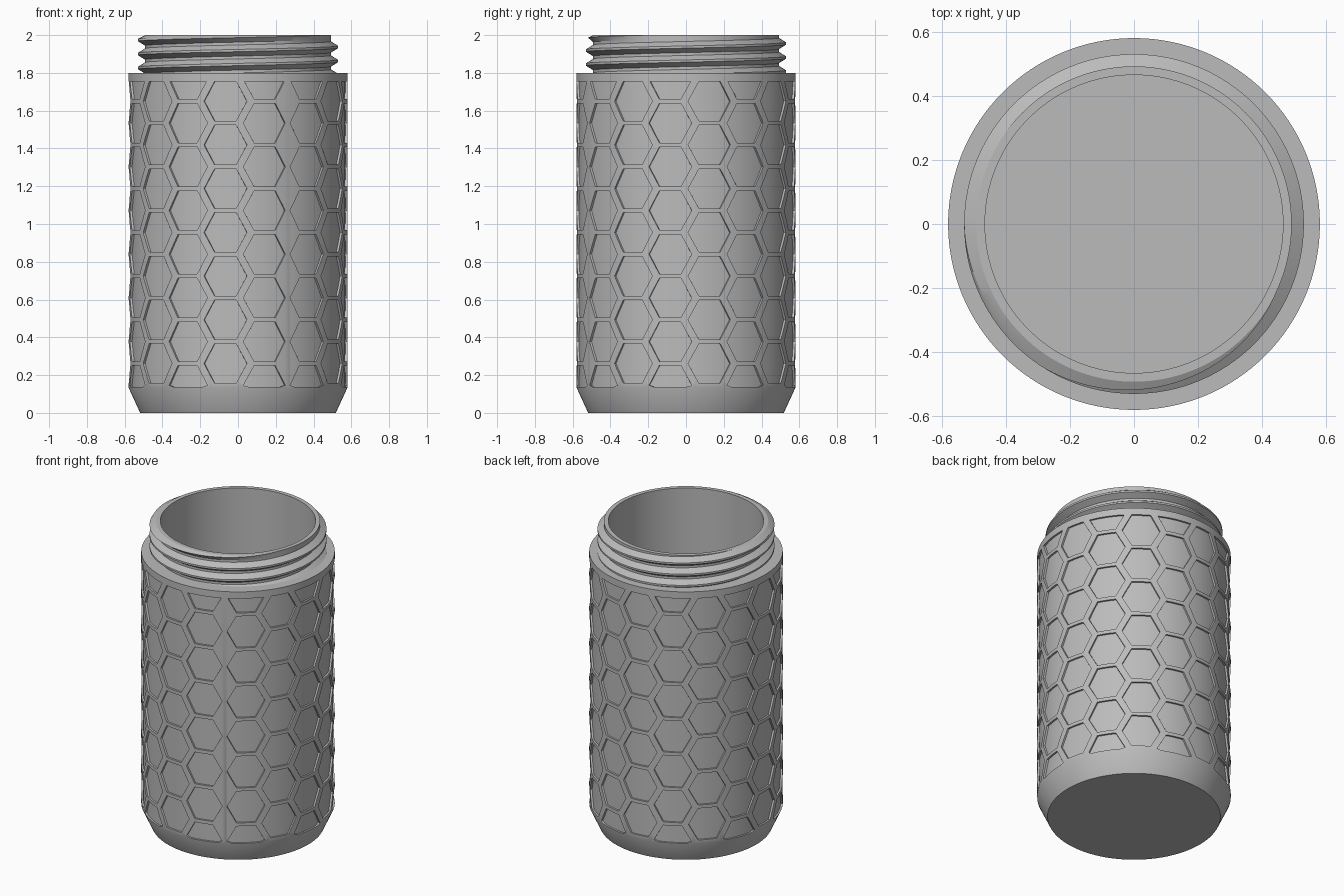
import bpy, bmesh
from math import sin, cos, pi, radians

if "Cube" in bpy.data.objects:
    bpy.data.objects.remove(bpy.data.objects["Cube"], do_unlink=True)

R, SHOULDER, TOP, BORE, FLOOR = 0.58, 1.8, 2.0, 0.465, 0.08
SEG = 128

grey = bpy.data.materials.new("light_grey")
grey.use_nodes = True
grey.diffuse_color = (0.5, 0.5, 0.5, 1)
grey.node_tree.nodes["Principled BSDF"].inputs["Base Color"].default_value = (0.5, 0.5, 0.5, 1)


def polar(r, angle, z):
    """Point at an angle measured from the front towards +x."""
    return (r * sin(angle), -r * cos(angle), z)


def add_object(name, bm):
    bmesh.ops.remove_doubles(bm, verts=bm.verts[:], dist=1e-5)
    bmesh.ops.dissolve_degenerate(bm, edges=bm.edges[:], dist=1e-6)
    bmesh.ops.recalc_face_normals(bm, faces=bm.faces[:])
    mesh = bpy.data.meshes.new(name)
    bm.to_mesh(mesh)
    bm.free()
    obj = bpy.data.objects.new(name, mesh)
    bpy.context.collection.objects.link(obj)
    mesh.materials.append(grey)
    return obj


def skin(bm, columns, closed=False):
    """Bridge neighbouring columns of points with quads."""
    cols = [[bm.verts.new(p) for p in c] for c in columns]
    for a, b in zip(cols, cols[1:]):
        n = len(a)
        for j in range(n if closed else n - 1):
            k = (j + 1) % n
            bm.faces.new((a[j], b[j], b[k], a[k]))


def select_only(obj):
    bpy.ops.object.select_all(action="DESELECT")
    obj.select_set(True)
    bpy.context.view_layer.objects.active = obj


# Body: hollow cup with a tapered foot
profile = [(0, 0), (0.518, 0), (R, 0.135), (R, SHOULDER),
           (BORE, SHOULDER), (BORE, FLOOR), (0, FLOOR)]
bm = bmesh.new()
skin(bm, [[polar(r, 2 * pi * i / SEG, z) for r, z in profile] for i in range(SEG + 1)])
body = add_object("body", bm)

# Hexagonal pockets, clipped to the straight band of the wall
LOW, HIGH = 0.137, 1.755
HALF_W, HALF_H, PITCH = radians(11.4), 0.1045, 0.2314
COLUMNS, STEP, START = 17, radians(20.9), radians(39.8)


def pocket(bm, angle, zc):
    over = max(0, zc - HIGH, LOW - zc)
    end = HALF_W * (1 - over / (2 * HALF_H))
    mid = min(HALF_W / 2, end)
    us = [-end, -(end + mid) / 2] + [mid * t / 3 for t in range(-3, 4)] + [(end + mid) / 2, end]
    columns = []
    for u in us:
        h = HALF_H * min(1, 2 * (1 - abs(u) / HALF_W))
        lo, hi = max(LOW, zc - h), min(HIGH, zc + h)
        columns.append([polar(r, angle + u, z)
                        for r, z in ((R - 0.012, lo), (R - 0.012, hi), (R + 0.03, hi), (R + 0.03, lo))])
    skin(bm, columns, closed=True)


bm = bmesh.new()
for i in range(COLUMNS):
    first = 1.65 if i % 2 else 1.65 + PITCH / 2
    for row in range(8):
        zc = first - row * PITCH
        if zc + HALF_H > LOW + 0.03:
            pocket(bm, START + i * STEP, zc)
cutter = add_object("pocket_cutter", bm)
cutter.hide_render = True

cut = body.modifiers.new("pockets", "BOOLEAN")
cut.operation = "DIFFERENCE"
cut.solver = "EXACT"
cut.object = cutter
select_only(body)
bpy.ops.object.modifier_apply(modifier=cut.name)
bpy.data.objects.remove(cutter, do_unlink=True)

# Neck: helical screw thread outside, plain bore inside
LEAD, ROOT, DEPTH = 0.074, 0.492, 0.038
THREAD = [(0, 0), (0.2, 0), (0.52, 1), (0.68, 1), (1, 0)]


def thread_radius(z, turn):
    f = ((z - SHOULDER) / LEAD - turn) % 1
    for (a, ha), (b, hb) in zip(THREAD, THREAD[1:]):
        if f <= b:
            height = ha + (hb - ha) * (f - a) / (b - a)
            break
    return ROOT + DEPTH * height * min(1, (TOP - z) / 0.02)


bm = bmesh.new()
columns = []
for i in range(SEG + 1):
    turn = i / SEG
    angle = 2 * pi * turn
    points = []
    for k in range(-1, 4):
        for f, _ in THREAD[:-1]:
            z = min(TOP, max(SHOULDER, SHOULDER + LEAD * (k + f + turn)))
            points.append(polar(thread_radius(z, turn), angle, z))
    points += [polar(ROOT, angle, TOP), polar(BORE, angle, TOP), polar(BORE, angle, SHOULDER)]
    columns.append(points)
skin(bm, columns)
neck = add_object("threaded_neck", bm)

# Smooth walls with crisp edges
for obj in (body, neck):
    select_only(obj)
    bpy.ops.object.shade_smooth_by_angle(angle=radians(25))
